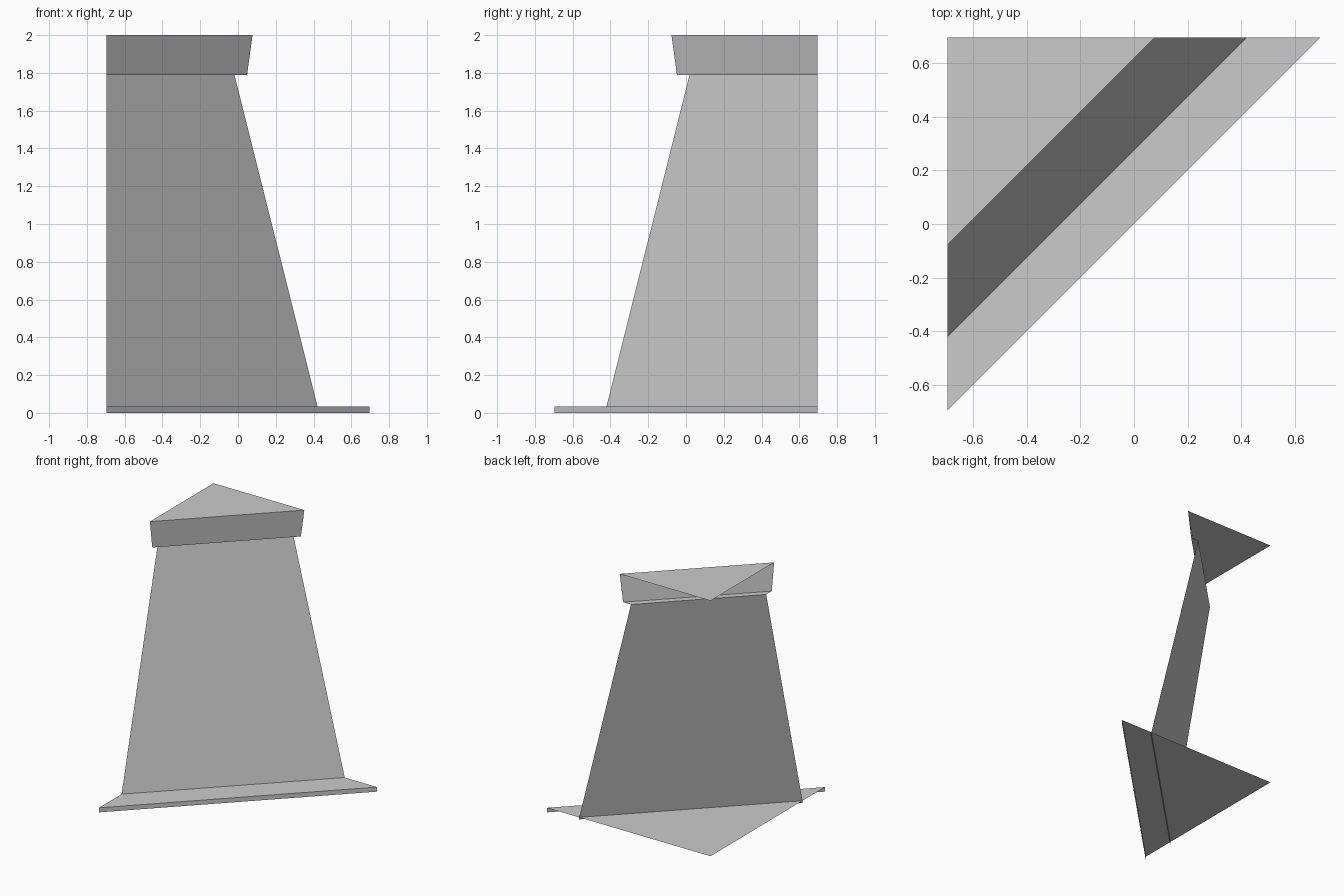
import bpy, bmesh

if "Cube" in bpy.data.objects:
    bpy.data.objects.remove(bpy.data.objects["Cube"])

E = 0.696  # half extent; the open corner sits at (-E, E)


def diagonal_sweep(name, profile):
    """Sweep a (reach, height) profile across the corner on the diagonal.
    reach is the x of the end on the back wall; the other end mirrors it
    onto the left wall. reach = -E collapses into the corner."""
    bm = bmesh.new()
    rows = [(bm.verts.new((c, E, z)), bm.verts.new((-E, -c, z)))
            for c, z in profile]
    for (a, b), (d, e) in zip(rows, rows[1:]):
        if a.co == b.co:
            bm.faces.new((b, e, d))
        else:
            bm.faces.new((a, b, e, d))
    bmesh.ops.remove_doubles(bm, verts=bm.verts, dist=1e-5)
    me = bpy.data.meshes.new(name)
    bm.to_mesh(me)
    bm.free()
    ob = bpy.data.objects.new(name, me)
    bpy.context.collection.objects.link(ob)
    return ob


# Triangular base plate with a thin front skirt
diagonal_sweep("base_plate", [(-E, 0.035), (E, 0.035), (E, 0.0)])

# Sloping front panel, slightly sunk into the base
diagonal_sweep("chimney_breast", [(-0.019, 1.79), (0.425, 0.018)])

# Mantel cap: top, flared front, and the ledge back to the panel
diagonal_sweep("mantel_cap", [(-E, 2.0), (0.077, 2.0),
                              (0.048, 1.79), (-0.019, 1.79)])
